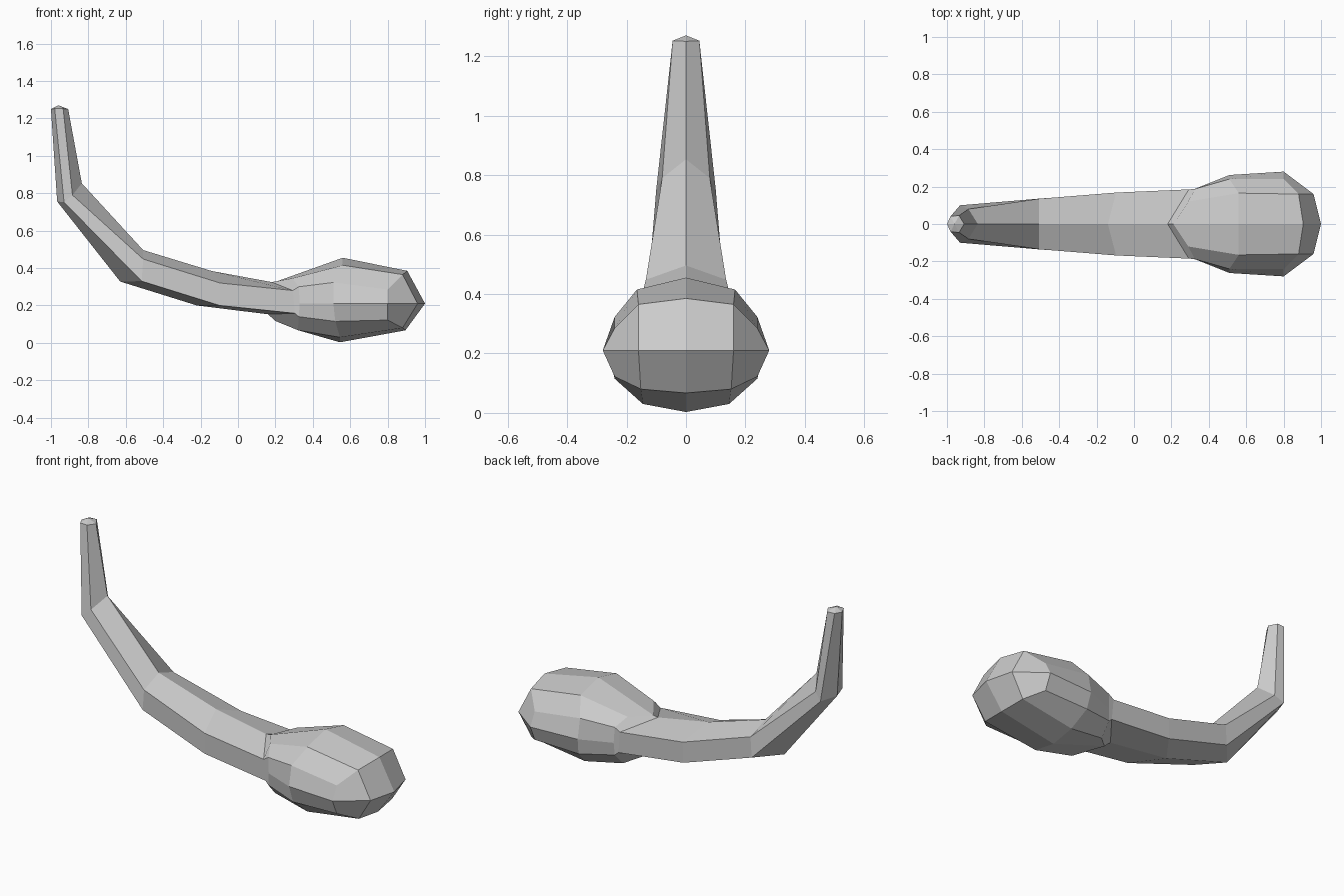
import bpy, bmesh
from mathutils import Matrix

if "Cube" in bpy.data.objects:
    bpy.data.objects.remove(bpy.data.objects["Cube"])

bm = bmesh.new()


def ring(points):
    return [bm.verts.new(p) for p in points]


def bridge(a, b):
    for i in range(len(a) - 1):
        bm.faces.new((a[i], a[i + 1], b[i + 1], b[i]))


# Tail: half rings of a hexagon, (top, upper, lower, bottom) at y >= 0
tail = [ring(r) for r in (
    [(-.908, 0, 1.25), (-.935, .045, 1.252), (-.98, .042, 1.252), (-1, 0, 1.25)],
    [(-.835, 0, .853), (-.885, .08, .79), (-.93, .1, .752), (-.967, 0, .756)],
    [(-.507, 0, .496), (-.507, .135, .448), (-.515, .135, .33), (-.63, 0, .328)],
    [(-.14, 0, .384), (-.096, .168, .32), (-.098, .165, .2), (-.22, 0, .2)],
    [(.18, 0, .325), (.293, .185, .28), (.304, .183, .158), (.16, 0, .153)],
)]
for a, b in zip(tail, tail[1:]):
    bridge(a, b)

# Tail tip: shallow fan
tip = bm.verts.new((-.96, 0, 1.27))
for a, b in zip(tail[0], tail[0][1:]):
    bm.faces.new((tip, b, a))

# Head: half rings of a twelve-sided section, top to bottom
head = [ring(r) for r in (
    [(.21, 0, .33), (.29, .12, .345), (.325, .187, .3), (.33, .19, .21),
     (.325, .187, .14), (.32, .12, .068), (.2, 0, .117)],
    [(.56, 0, .455), (.56, .165, .415), (.51, .24, .323), (.51, .262, .21),
     (.52, .24, .115), (.545, .145, .03), (.545, 0, .003)],
    [(.905, 0, .385), (.88, .16, .365), (.8, .24, .285), (.8, .28, .21),
     (.8, .24, .122), (.88, .152, .08), (.895, 0, .067)],
)]
for a, b in zip(head, head[1:]):
    bridge(a, b)

# Neck: six-sided tail into twelve-sided head
t, h = tail[-1], head[0]
bm.faces.new((t[0], t[1], h[2], h[1], h[0]))
bm.faces.new((t[1], t[2], h[4], h[3], h[2]))
bm.faces.new((t[2], t[3], h[6], h[5], h[4]))

# Snout: quad cap
e = head[-1]
side = bm.verts.new((.96, .16, .21))
nose = bm.verts.new((1, 0, .21))
for f in ((e[0], e[1], side, nose), (nose, side, e[5], e[6]),
          (e[1], e[2], e[3], side), (side, e[3], e[4], e[5])):
    bm.faces.new(f)

# Mirror the half across y = 0 and weld the seam
geom = bm.verts[:] + bm.edges[:] + bm.faces[:]
dup = bmesh.ops.duplicate(bm, geom=geom)["geom"]
bmesh.ops.scale(bm, vec=(1, -1, 1),
                verts=[v for v in dup if isinstance(v, bmesh.types.BMVert)])
bmesh.ops.remove_doubles(bm, verts=bm.verts[:], dist=.0005)
bmesh.ops.recalc_face_normals(bm, faces=bm.faces[:])

mesh = bpy.data.meshes.new("tadpole_body")
bm.to_mesh(mesh)
bm.free()
obj = bpy.data.objects.new("tadpole_body", mesh)
bpy.context.collection.objects.link(obj)
